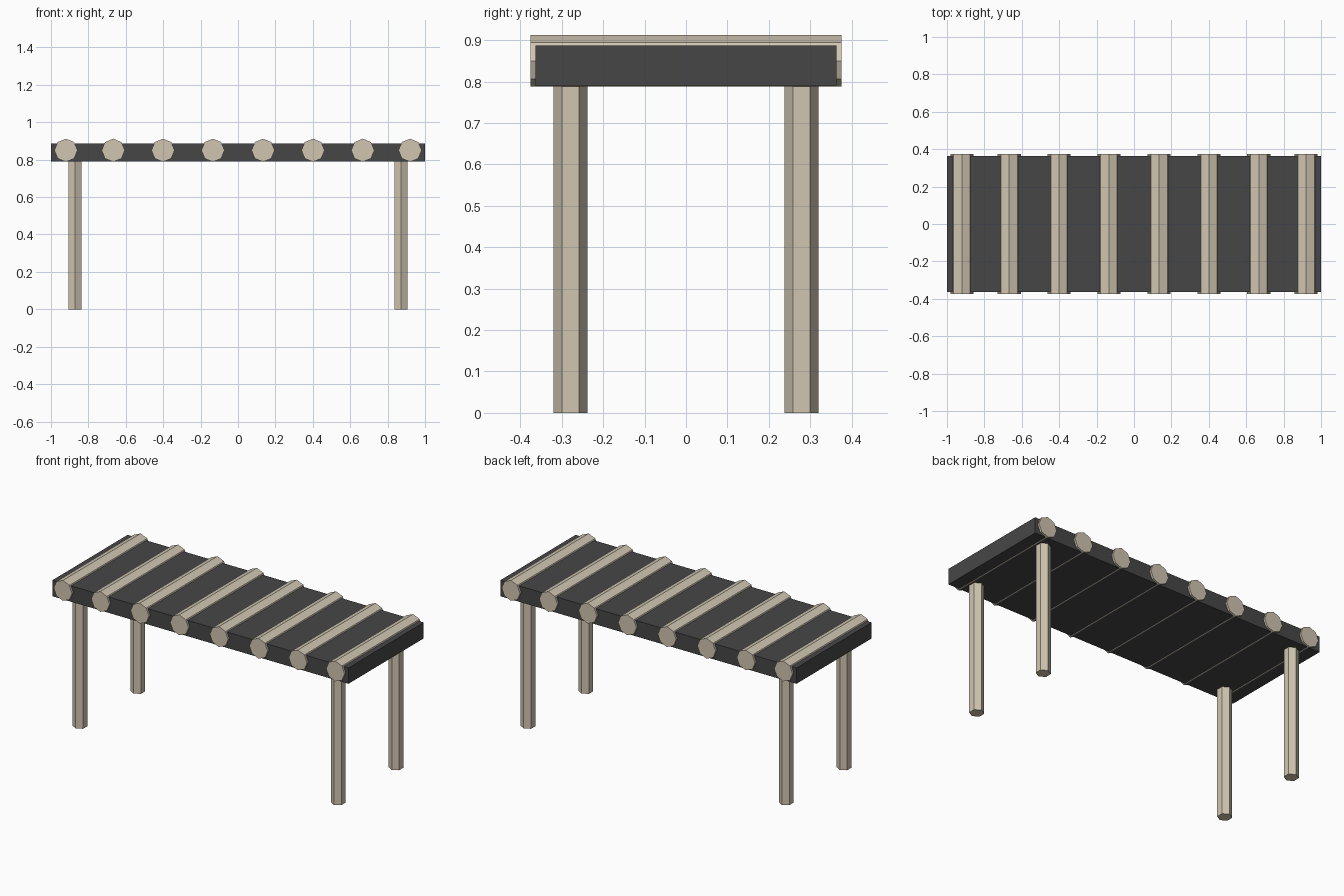
import bpy, math

if "Cube" in bpy.data.objects:
    bpy.data.objects.remove(bpy.data.objects["Cube"])


def material(name, rgb):
    m = bpy.data.materials.new(name)
    m.diffuse_color = (*rgb, 1)
    m.use_nodes = True
    m.node_tree.nodes["Principled BSDF"].inputs["Base Color"].default_value = m.diffuse_color
    return m


WOOD = material("pale_wood", (0.63, 0.56, 0.44))
DARK = material("dark_grey", (0.062, 0.062, 0.062))


def prism(name, sides, radius, depth, location, rotation):
    bpy.ops.mesh.primitive_cylinder_add(vertices=sides, radius=radius, depth=depth,
                                        location=location, rotation=rotation)
    ob = bpy.context.object
    ob.name = name
    ob.data.materials.append(WOOD)
    return ob


# Dark flat bed
bpy.ops.mesh.primitive_cube_add(size=1, location=(0, 0, 0.8385))
bed = bpy.context.object
bed.name = "bed"
bed.scale = (2.0, 0.726, 0.097)
bed.data.materials.append(DARK)

# Eight-sided rollers across the bed, one edge pointing straight up
for side in (-1, 1):
    for i, x in enumerate((0.134, 0.401, 0.667, 0.92)):
        label = "left" if side < 0 else "right"
        prism(f"roller_{label}_{i + 1}", 8, 0.062, 0.75,
              (side * x, 0, 0.85), (math.pi / 2, 0, 0))

# Six-sided legs with flat faces toward the ends
for sx, xn in ((-1, "left"), (1, "right")):
    for sy, yn in ((-1, "front"), (1, "back")):
        prism(f"{yn}_{xn}_leg", 6, 0.041, 0.792,
              (sx * 0.872, sy * 0.279, 0.396), (0, 0, 0))
